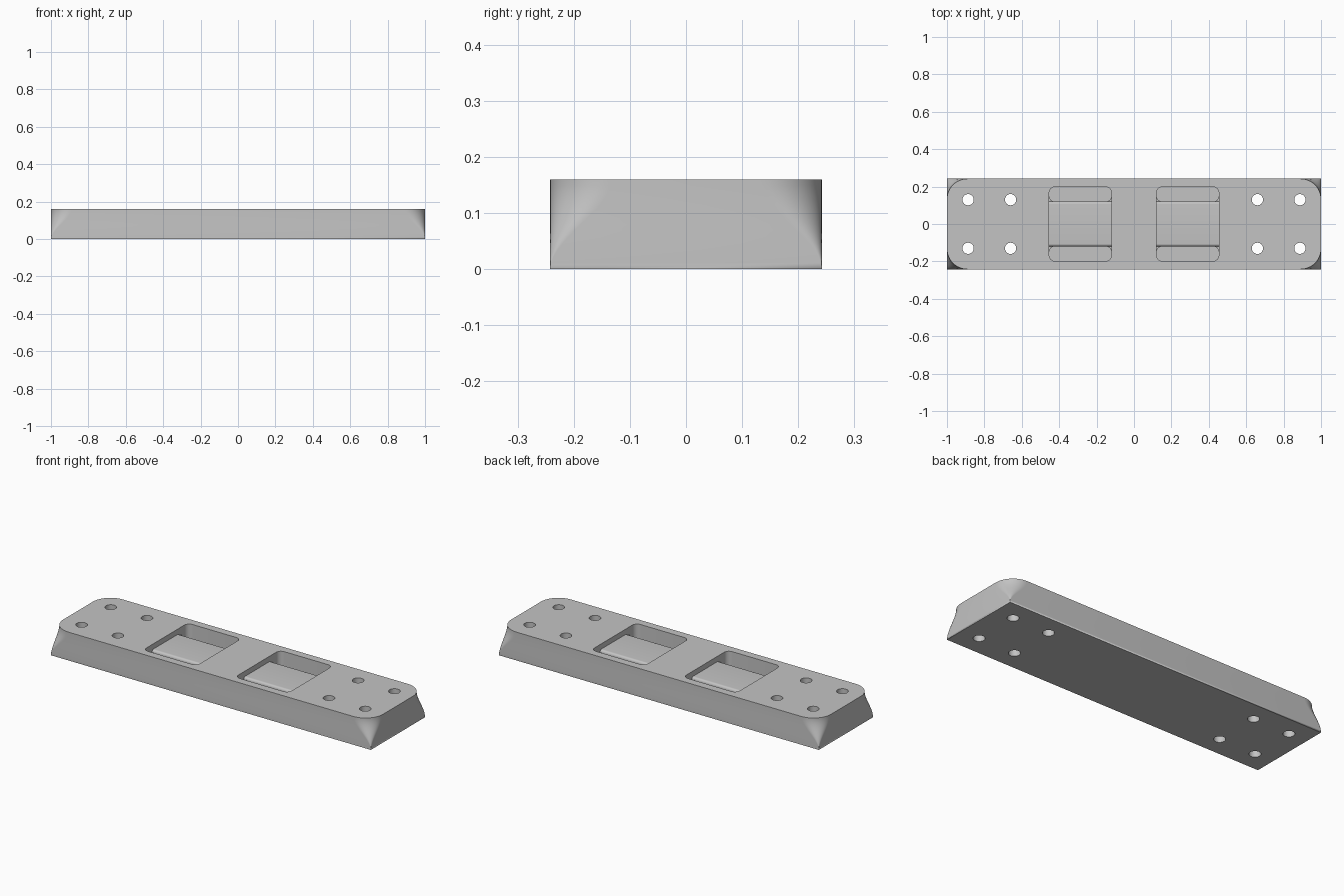
import bpy, bmesh
from math import cos, sin, pi

old = bpy.data.objects.get("Cube")
if old:
    bpy.data.objects.remove(old, do_unlink=True)

LENGTH, WIDTH, HEIGHT = 2.0, 0.484, 0.16
CORNER = 0.11
SLOT_X, SLOT_W = 0.287, 0.333
SLOT_IN, SLOT_OUT = 0.12, 0.198
RECESS_Z, TUNNEL_TOP, TUNNEL_BOTTOM = 0.13, 0.085, 0.035
LIP = 0.014

grey = bpy.data.materials.new("mid_grey")
grey.use_nodes = True
GREY = (0.55, 0.55, 0.55, 1)
grey.diffuse_color = GREY
grey.node_tree.nodes["Principled BSDF"].inputs["Base Color"].default_value = GREY


def rounded_rect(w, h, r, cx=0, cy=0, seg=12):
    """Counter-clockwise outline with rounded corners."""
    pts = []
    for k, (sx, sy) in enumerate([(1, 1), (-1, 1), (-1, -1), (1, -1)]):
        for i in range(seg + 1):
            a = (k + i / seg) * pi / 2
            pts.append((cx + sx * (w / 2 - r) + r * cos(a),
                        cy + sy * (h / 2 - r) + r * sin(a)))
    return pts


def loft(name, rings):
    """Solid through a stack of matching rings of 3D points."""
    bm = bmesh.new()
    loops = [[bm.verts.new(p) for p in ring] for ring in rings]
    n = len(loops[0])
    for a, b in zip(loops, loops[1:]):
        for i in range(n):
            j = (i + 1) % n
            bm.faces.new((a[i], a[j], b[j], b[i]))
    bm.faces.new(loops[0][::-1])
    bm.faces.new(loops[-1])
    bmesh.ops.remove_doubles(bm, verts=bm.verts, dist=1e-5)
    bmesh.ops.recalc_face_normals(bm, faces=bm.faces)
    mesh = bpy.data.meshes.new(name)
    bm.to_mesh(mesh)
    bm.free()
    mesh.materials.append(grey)
    obj = bpy.data.objects.new(name, mesh)
    bpy.context.collection.objects.link(obj)
    return obj


def prism(name, outline, z0, z1):
    return loft(name, [[(x, y, z) for x, y in outline] for z in (z0, z1)])


# Bar: corners grow from sharp at the base to fully rounded at the top
layers = 14
rings = []
for k in range(layers + 1):
    t = k / layers
    r = CORNER * t * t * (3 - 2 * t)
    rings.append([(x, y, t * HEIGHT) for x, y in rounded_rect(LENGTH, WIDTH, r)])
bar = loft("mounting_bar", rings)

cutters = []

# Screw holes
for x in (-0.887, -0.66, 0.66, 0.887):
    for y in (-0.13, 0.13):
        hole = rounded_rect(0.06, 0.06, 0.03, x, y, 8)[:]
        hole = [p for i, p in enumerate(hole) if i % 9 != 8]
        cutters.append(prism("screw_hole_cutter", hole, -0.1, 0.3))

# Strap slots, the tunnel joining them, and the recess with a rounded lip
mid, depth = (SLOT_IN + SLOT_OUT) / 2, SLOT_OUT - SLOT_IN
half = [(mid, 0.3), (mid, RECESS_Z - LIP), (SLOT_IN, RECESS_Z - LIP)]
for i in range(1, 9):
    a = i / 8 * pi / 2
    half.append((SLOT_IN - LIP + LIP * cos(a), RECESS_Z - LIP + LIP * sin(a)))
profile = half + [(-y, z) for y, z in reversed(half)]

for side in (-1, 1):
    cx = side * SLOT_X
    for s in (-1, 1):
        cutters.append(prism("strap_slot_cutter",
                             rounded_rect(SLOT_W, depth, 0.03, cx, s * mid, 8),
                             TUNNEL_BOTTOM, 0.3))
    x0, x1 = cx - SLOT_W / 2, cx + SLOT_W / 2
    cutters.append(loft("strap_recess_cutter",
                        [[(x, y, z) for y, z in profile] for x in (x0, x1)]))
    inset = 0.03
    cutters.append(prism("strap_tunnel_cutter",
                         [(x0 + inset, -mid), (x1 - inset, -mid),
                          (x1 - inset, mid), (x0 + inset, mid)],
                         TUNNEL_BOTTOM, TUNNEL_TOP))

# Cut everything out of the bar
bpy.context.view_layer.objects.active = bar
for c in cutters:
    c.hide_render = True
    mod = bar.modifiers.new("cut", 'BOOLEAN')
    mod.operation = 'DIFFERENCE'
    mod.solver = 'EXACT'
    mod.object = c
    bpy.ops.object.modifier_apply(modifier=mod.name)
    bpy.data.objects.remove(c, do_unlink=True)

bpy.ops.object.select_all(action='DESELECT')
bar.select_set(True)
bpy.ops.object.shade_smooth_by_angle(angle=pi / 6)
